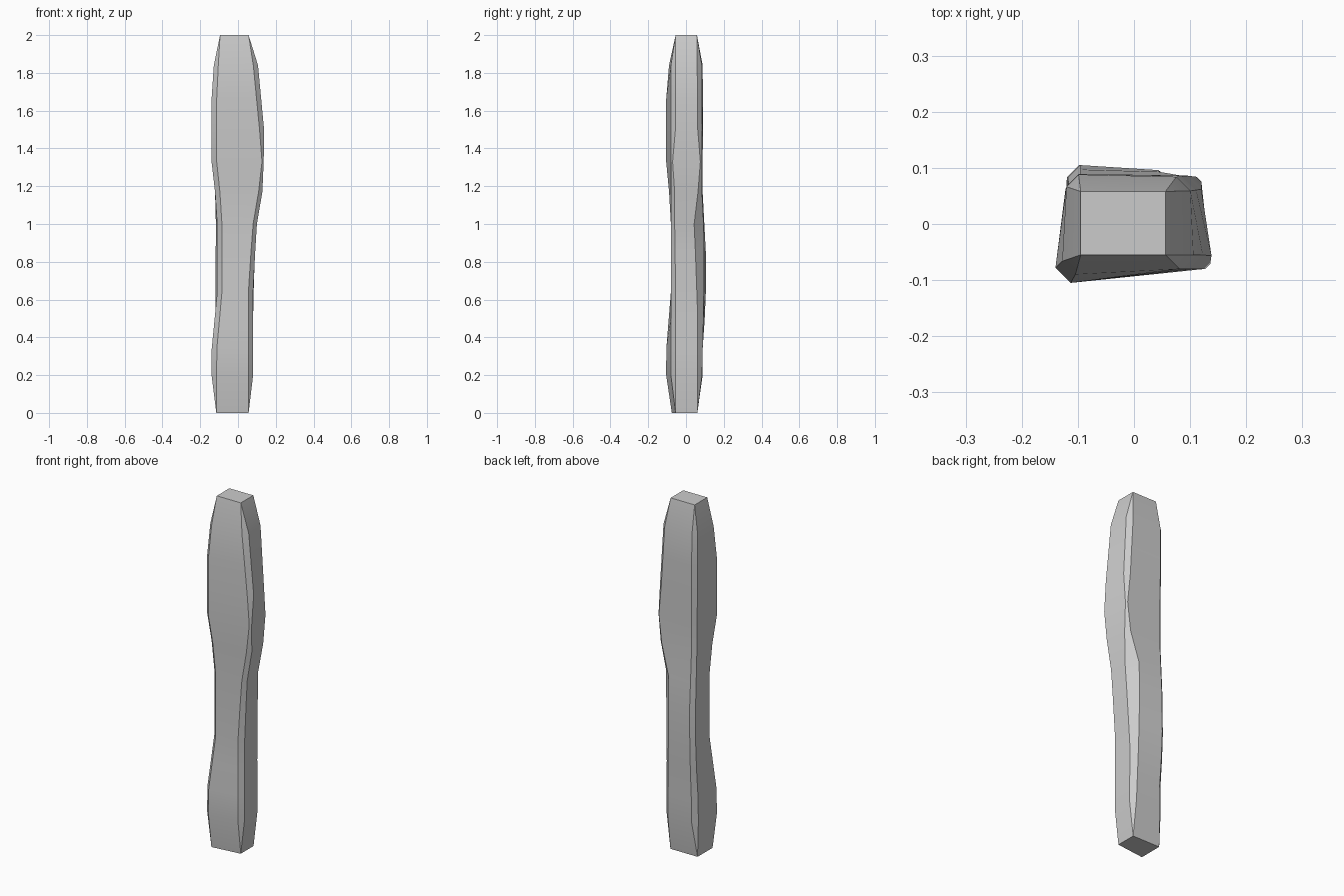
import bpy, bmesh, math

# Corner paths of the worn post: (z, x, y, chamfer)
front_left = [(0, -.115, -.075, 0), (.2, -.14, -.105, .027), (.33, -.14, -.105, .027),
              (.64, -.11, -.08, .025), (1.07, -.11, -.08, .025), (1.33, -.14, -.105, .027),
              (1.66, -.14, -.105, .027), (1.83, -.13, -.092, .025), (2, -.095, -.055, 0)]
front_right = [(0, .056, -.055, 0), (.2, .08, -.08, .025), (.67, .08, -.08, .025),
               (1.0, .1, -.08, .02), (1.2, .134, -.08, .02), (1.33, .136, -.08, .009),
               (1.5, .138, -.08, .024), (1.85, .105, -.08, .025), (2, .056, -.055, 0)]
back_right = [(0, .056, .06, 0), (.2, .08, .085, .025), (.5, .078, .092, .03),
              (.8, .088, .097, .045), (1.0, .095, .093, .05), (1.2, .118, .083, .016),
              (1.33, .12, .084, .008), (1.5, .12, .086, .024), (1.85, .1, .084, .025),
              (2, .056, .058, 0)]
back_left = [(0, -.115, .06, 0), (.2, -.122, .088, .025), (.35, -.12, .088, .025),
             (.58, -.12, .105, .022), (.85, -.118, .105, .022), (1.17, -.116, .088, .02),
             (1.83, -.122, .09, .023), (2, -.095, .058, 0)]


def sample(path, z):
    for a, b in zip(path, path[1:]):
        if z <= b[0]:
            t = (z - a[0]) / (b[0] - a[0])
            return [p + (q - p) * t for p, q in zip(a[1:], b[1:])]


levels = [0, .2, .34, .5, .64, .85, 1.0, 1.17, 1.33, 1.5, 1.66, 1.84, 2]
bm = bmesh.new()
rings = []
for z in levels:
    ring = []
    # each corner is cut into two points, counter-clockwise from the front left
    for path, first, second in ((front_left, (0, 1), (1, 0)), (front_right, (-1, 0), (0, 1)),
                                (back_right, (0, -1), (-1, 0)), (back_left, (1, 0), (0, -1))):
        x, y, c = sample(path, z)
        for dx, dy in (first, second):
            ring.append(bm.verts.new((x + dx * c, y + dy * c, z)))
    rings.append(ring)

# Skin the rings and close the ends
for lo, hi in zip(rings, rings[1:]):
    for i in range(8):
        j = (i + 1) % 8
        bm.faces.new((lo[i], lo[j], hi[j], hi[i]))
bm.faces.new(rings[0][::-1])
bm.faces.new(rings[-1])
bmesh.ops.remove_doubles(bm, verts=bm.verts[:], dist=.0005)
bmesh.ops.recalc_face_normals(bm, faces=bm.faces[:])

mesh = bpy.data.meshes.new("post")
bm.to_mesh(mesh)
bm.free()
post = bpy.data.objects.new("post", mesh)
bpy.context.collection.objects.link(post)
bpy.context.view_layer.objects.active = post
post.select_set(True)
bpy.ops.object.shade_smooth_by_angle(angle=math.radians(30))
